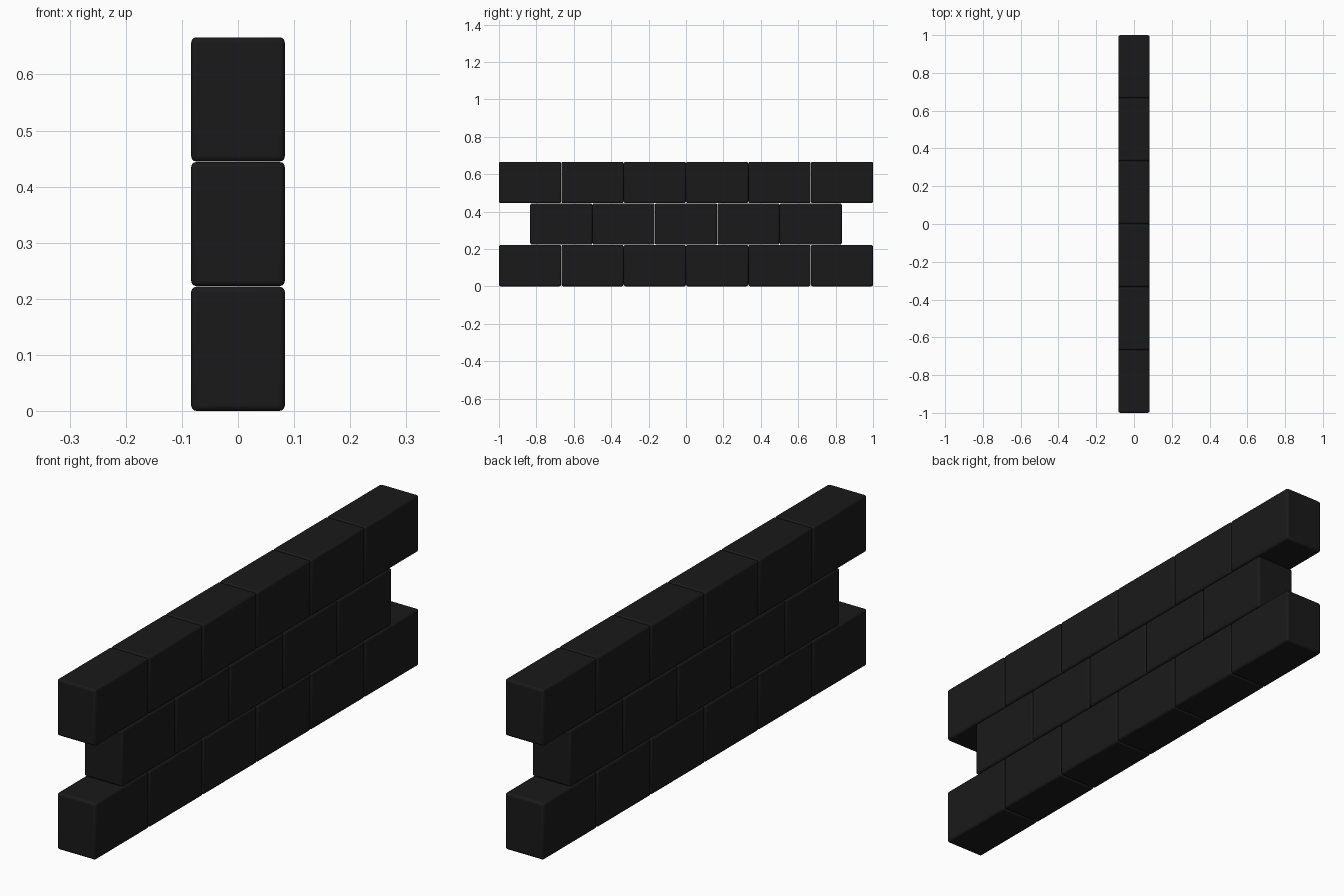
import bpy

if "Cube" in bpy.data.objects:
    bpy.data.objects.remove(bpy.data.objects["Cube"])

L, W, H = 1 / 3, 1 / 6, 2 / 9   # brick length (y), thickness (x), height (z)
GAP = 0.001

mat = bpy.data.materials.new("dark_brick")
mat.diffuse_color = (0.01, 0.01, 0.01, 1)
mat.use_nodes = True
mat.node_tree.nodes["Principled BSDF"].inputs["Base Color"].default_value = mat.diffuse_color


def brick(name, y, z):
    bpy.ops.mesh.primitive_cube_add(size=1, location=(0, y, z))
    ob = bpy.context.object
    ob.name = name
    ob.scale = (W, L - GAP, H - GAP)
    bpy.ops.object.transform_apply(location=False, rotation=False, scale=True)
    # softly rounded edges
    bev = ob.modifiers.new("rounded_edges", 'BEVEL')
    bev.width = 0.009
    bev.segments = 3
    bpy.ops.object.shade_smooth_by_angle()
    ob.data.materials.append(mat)


# three courses in running bond, the middle one a brick shorter
for row, count in enumerate((6, 5, 6)):
    for i in range(count):
        brick(f"brick_row{row + 1}_{i + 1}", (i - (count - 1) / 2) * L, (row + 0.5) * H)
